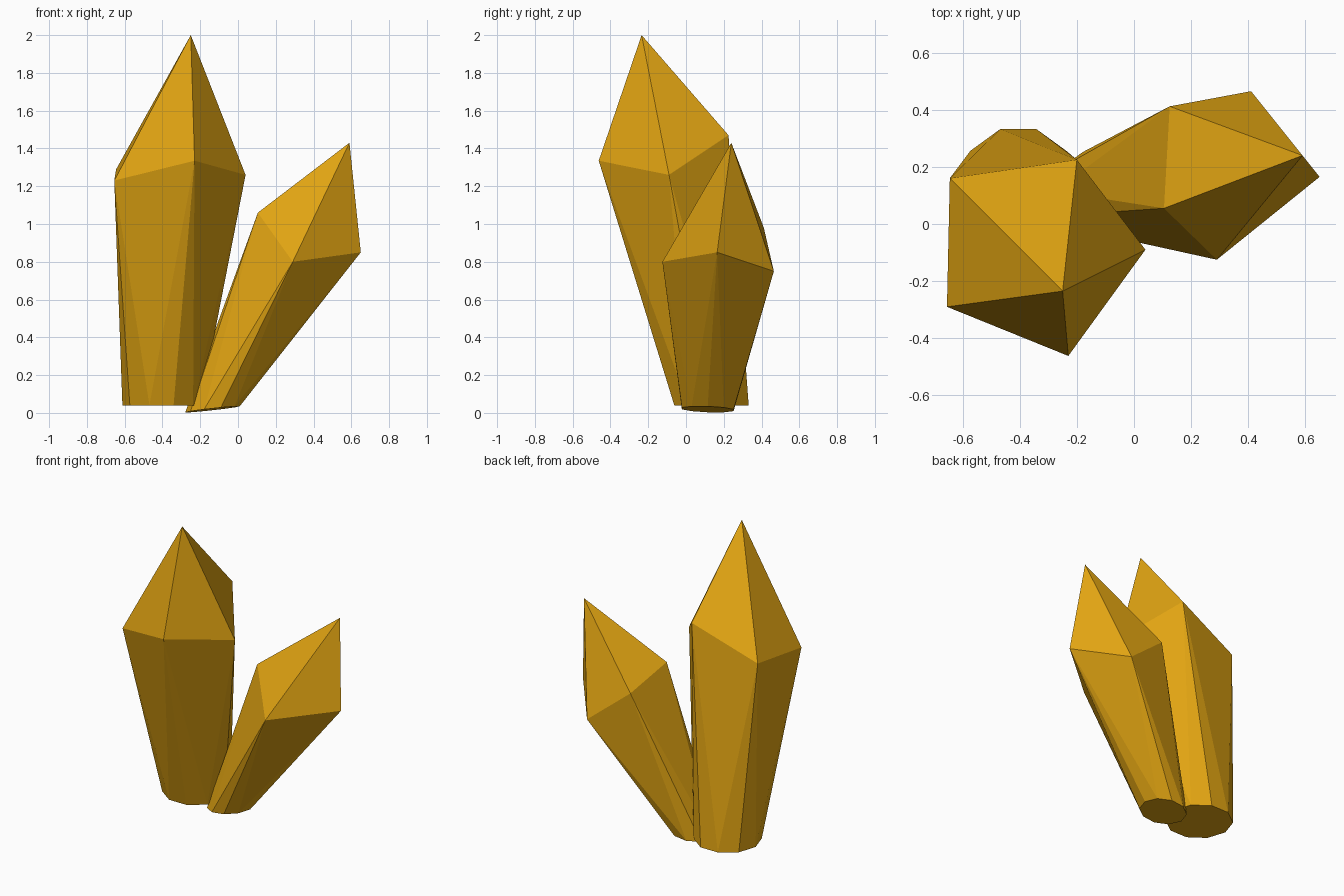
import bpy, bmesh
from math import sin, cos, tau

if "Cube" in bpy.data.objects:
    bpy.data.objects.remove(bpy.data.objects["Cube"])

amber = bpy.data.materials.new("amber")
amber.diffuse_color = (0.75, 0.37, 0.006, 1)
amber.use_nodes = True
amber.node_tree.nodes["Principled BSDF"].inputs["Base Color"].default_value = amber.diffuse_color


def crystal(name, tip, shoulders, centre, radius, slope=(0, 0)):
    """Faceted shard: ten-sided foot, five shoulder points and one tip."""
    bm = bmesh.new()
    for i in range(10):
        dx, dy = radius * cos(tau * i / 10), radius * sin(tau * i / 10)
        z = centre[2] + dx * slope[0] + dy * slope[1]
        bm.verts.new((centre[0] + dx, centre[1] + dy, z))
    for p in shoulders + [tip]:
        bm.verts.new(p)
    bmesh.ops.convex_hull(bm, input=bm.verts)
    bmesh.ops.recalc_face_normals(bm, faces=bm.faces)
    mesh = bpy.data.meshes.new(name)
    bm.to_mesh(mesh)
    bm.free()
    mesh.materials.append(amber)
    bpy.context.collection.objects.link(bpy.data.objects.new(name, mesh))


# Tall shard on the left
crystal("tall_crystal", (-0.25, -0.235, 2.0),
        [(-0.655, -0.29, 1.23), (-0.23, -0.462, 1.335), (0.04, -0.09, 1.26),
         (-0.2, 0.225, 1.47), (-0.645, 0.16, 1.29)],
        (-0.405, 0.135, 0.04), 0.207)

# Short shard leaning right
crystal("short_crystal", (0.59, 0.24, 1.43),
        [(0.65, 0.165, 0.85), (0.29, -0.125, 0.80), (0.105, 0.055, 1.06),
         (0.125, 0.412, 0.98), (0.41, 0.465, 0.75)],
        (-0.135, 0.115, 0.019), 0.144, (0.11, -0.035))
